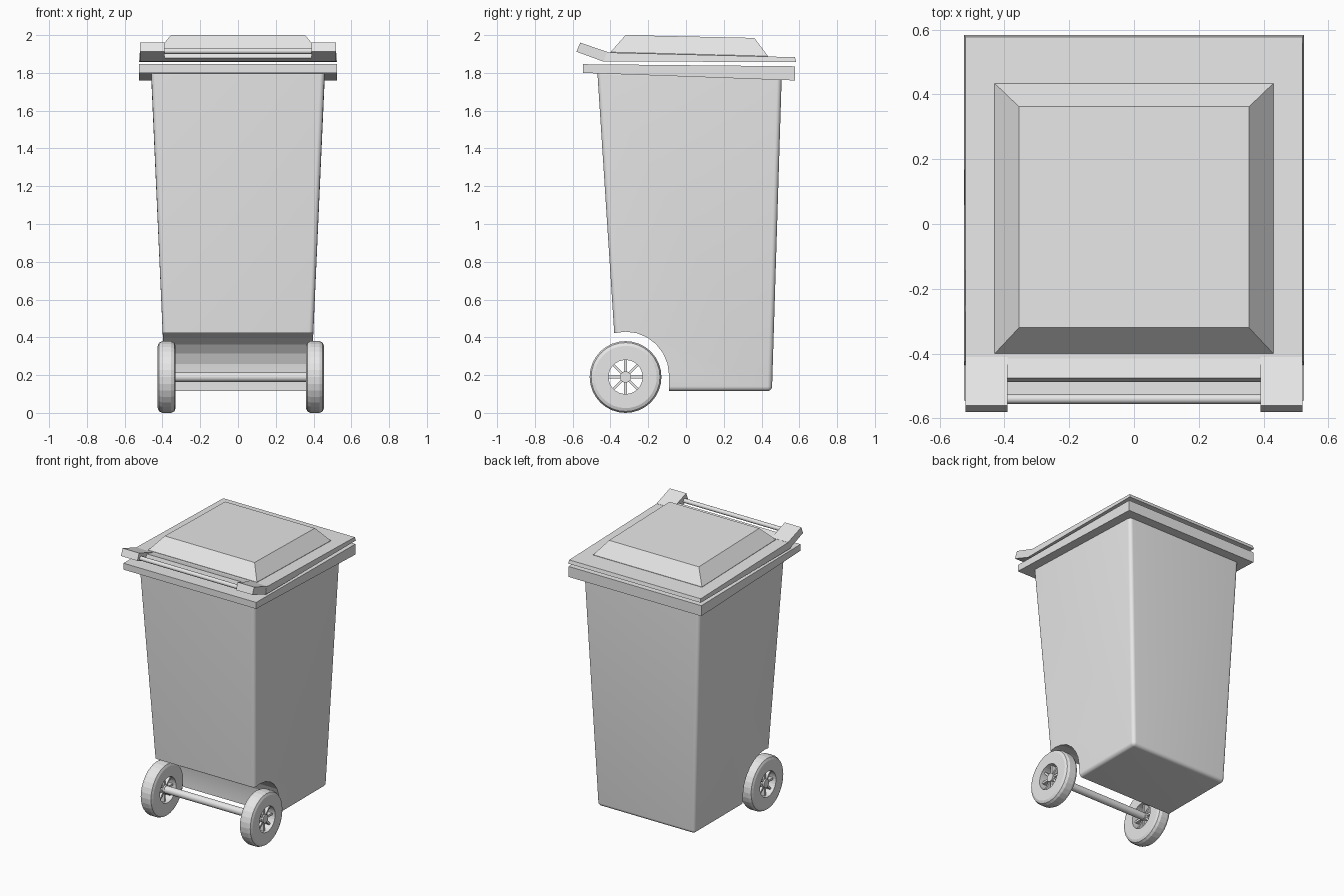
import bpy, bmesh, math
from mathutils import Matrix

default = bpy.data.objects.get("Cube")
if default:
    bpy.data.objects.remove(default, do_unlink=True)

GREY = (0.8, 0.8, 0.8, 1.0)
grey = bpy.data.materials.new("light grey plastic")
grey.use_nodes = True
grey.diffuse_color = GREY
grey.node_tree.nodes["Principled BSDF"].inputs["Base Color"].default_value = GREY


def finish(name, bm):
    bmesh.ops.recalc_face_normals(bm, faces=bm.faces)
    mesh = bpy.data.meshes.new(name)
    bm.to_mesh(mesh)
    bm.free()
    mesh.materials.append(grey)
    obj = bpy.data.objects.new(name, mesh)
    bpy.context.collection.objects.link(obj)
    return obj


def bridge(bm, a, b):
    for i in range(len(a)):
        j = (i + 1) % len(a)
        bm.faces.new((a[i], a[j], b[j], b[i]))


def loft(name, *rects):
    """Stack rectangles (half width, y back, y front, z back, z front)."""
    bm = bmesh.new()
    rings = [[bm.verts.new(p) for p in
              ((-w, y0, z0), (w, y0, z0), (w, y1, z1), (-w, y1, z1))]
             for w, y0, y1, z0, z1 in rects]
    for a, b in zip(rings, rings[1:]):
        bridge(bm, a, b)
    bm.faces.new(rings[0])
    bm.faces.new(rings[-1])
    return finish(name, bm)


def extrude(name, profile, x0, x1):
    """Extrude a y-z profile along x."""
    bm = bmesh.new()
    a, b = ([bm.verts.new((x, y, z)) for y, z in profile] for x in (x0, x1))
    bridge(bm, a, b)
    bm.faces.new(a)
    bm.faces.new(b)
    return finish(name, bm)


def circle(y, z, r, n):
    return [(y + r * math.cos(math.tau * i / n), z + r * math.sin(math.tau * i / n))
            for i in range(n)]


def apply(obj, mod):
    bpy.context.view_layer.objects.active = obj
    with bpy.context.temp_override(object=obj, active_object=obj):
        bpy.ops.object.modifier_apply(modifier=mod.name)


def cut(obj, cutter):
    mod = obj.modifiers.new("cut", 'BOOLEAN')
    mod.operation = 'DIFFERENCE'
    mod.solver = 'EXACT'
    mod.object = cutter
    apply(obj, mod)


def smooth(obj, degrees):
    bpy.ops.object.select_all(action='DESELECT')
    obj.select_set(True)
    bpy.context.view_layer.objects.active = obj
    bpy.ops.object.shade_smooth_by_angle(angle=math.radians(degrees))


AXLE_Y, AXLE_Z = -0.32, 0.19

# Tapered body with rounded edges
body = loft("bin_body", (0.385, -0.36, 0.455, 0.115, 0.115),
            (0.46, -0.47, 0.507, 1.815, 1.79))
bevel = body.modifiers.new("round", 'BEVEL')
bevel.width = 0.025
bevel.segments = 8
apply(body, bevel)

# Rim around the mouth
rim = loft("bin_rim", (0.525, -0.545, 0.577, 1.80, 1.76),
           (0.525, -0.545, 0.577, 1.846, 1.835))

# Wheel arch and hollow interior
arch = extrude("arch_cutter", circle(AXLE_Y, 0.2, 0.23, 24), -0.7, 0.7)
below = extrude("below_arch_cutter",
                [(-0.7, 0.0), (-0.09, 0.0), (-0.09, 0.2), (-0.7, 0.2)], -0.7, 0.7)
hollow = loft("hollow_cutter", (0.38, -0.35, 0.44, 0.48, 0.48),
              (0.43, -0.445, 0.48, 1.9, 1.9))
for cutter in (arch, below, hollow):
    cut(body, cutter)
cut(rim, hollow)
for cutter in (arch, below, hollow):
    bpy.data.objects.remove(cutter, do_unlink=True)
smooth(body, 13)

# Lid plate, raised panel, back lip
loft("lid_plate", (0.525, -0.435, 0.583, 1.86, 1.858),
     (0.52, -0.42, 0.577, 1.908, 1.883))
loft("lid_panel", (0.43, -0.40, 0.434, 1.90, 1.88),
     (0.43, -0.40, 0.434, 1.910, 1.889),
     (0.355, -0.32, 0.362, 2.0, 1.985))
extrude("lid_back_lip",
        [(-0.415, 1.908), (-0.475, 1.922), (-0.488, 1.88), (-0.43, 1.86)], -0.52, 0.52)

# Lid handle arms and grip bar
for side, label in ((1, "left"), (-1, "right")):
    extrude(label + "_handle_arm",
            [(-0.41, 1.909), (-0.56, 1.96), (-0.58, 1.912), (-0.435, 1.859)],
            side * 0.39, side * 0.52)
bar = extrude("handle_bar", circle(-0.54, 1.915, 0.015, 12), -0.4, 0.4)
smooth(bar, 40)


def wheel(label, x0, x1):
    """Tyre ring with rounded shoulders, crossed spokes and a hub."""
    c, n, half = (x0 + x1) / 2, 32, (x1 - x0) / 2
    section = [(-half, 0.09), (-half, 0.165), (-half + 0.007, 0.182), (-half + 0.024, 0.19),
               (half - 0.024, 0.19), (half - 0.007, 0.182), (half, 0.165), (half, 0.09)]
    bm = bmesh.new()
    rings = []
    for i in range(n):
        t = math.tau * i / n
        rings.append([bm.verts.new((c + x, AXLE_Y + r * math.cos(t), AXLE_Z + r * math.sin(t)))
                      for x, r in section])
    for i in range(n):
        bridge(bm, rings[i], rings[(i + 1) % n])
    finish(label + "_tyre", bm)

    bm = bmesh.new()
    for i in range(4):
        place = (Matrix.Translation((c, AXLE_Y, AXLE_Z))
                 @ Matrix.Rotation(math.pi * i / 4, 4, 'X')
                 @ Matrix.Diagonal((0.05, 0.19, 0.014, 1)))
        bmesh.ops.create_cube(bm, size=1, matrix=place)
    finish(label + "_spokes", bm)
    hub = extrude(label + "_hub", circle(AXLE_Y, AXLE_Z, 0.03, 16), c - 0.035, c + 0.035)
    smooth(hub, 40)


# Wheels and axle
wheel("left_wheel", 0.36, 0.455)
wheel("right_wheel", -0.425, -0.33)
axle = extrude("axle", circle(AXLE_Y, AXLE_Z, 0.026, 16), -0.38, 0.41)
smooth(axle, 40)
